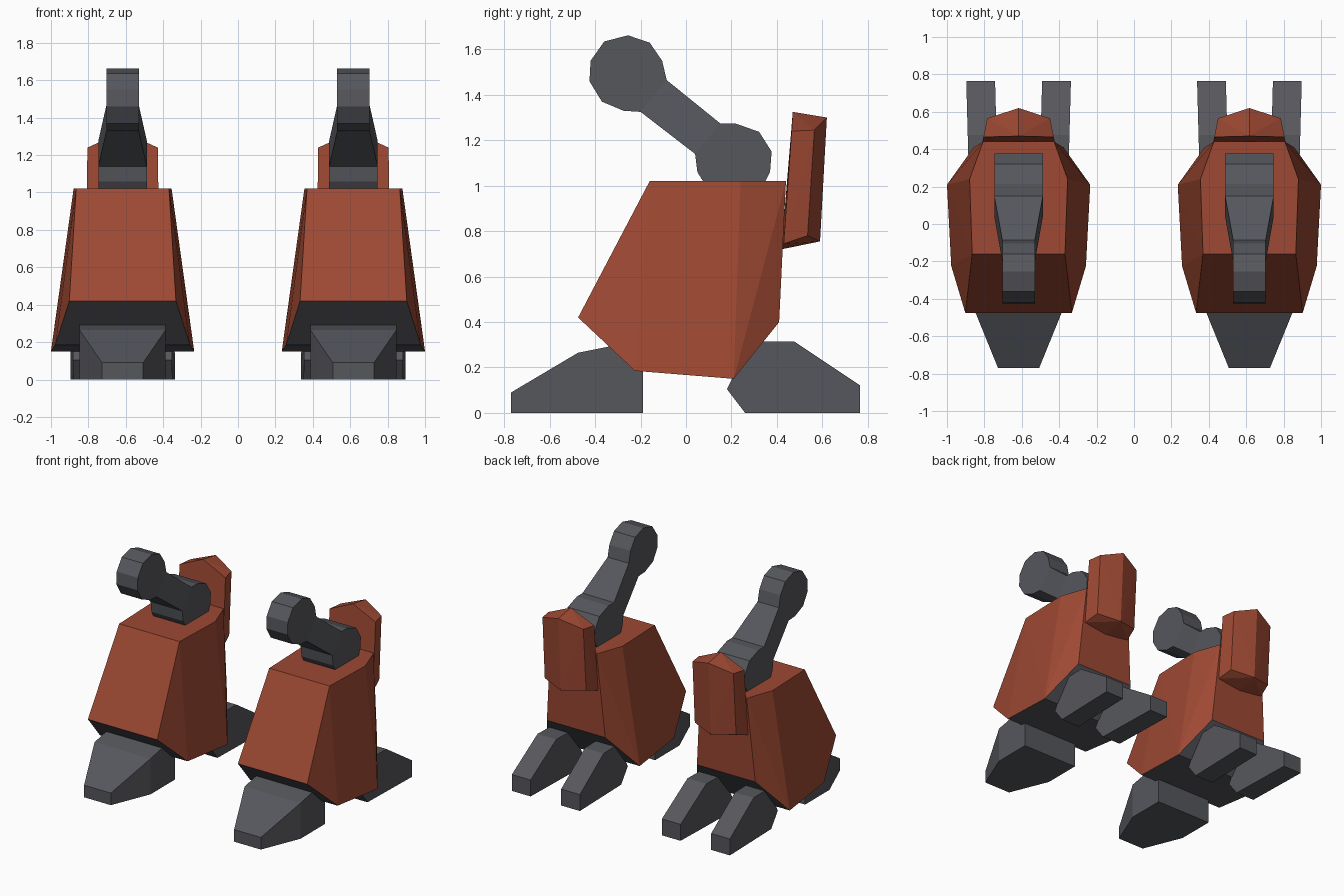
import bpy, bmesh
from mathutils import Vector

if "Cube" in bpy.data.objects:
    bpy.data.objects.remove(bpy.data.objects["Cube"])


def material(name, rgb):
    m = bpy.data.materials.new(name)
    m.diffuse_color = (*rgb, 1)
    m.use_nodes = True
    m.node_tree.nodes["Principled BSDF"].inputs["Base Color"].default_value = m.diffuse_color
    return m


RED = material("rust red", (0.34, 0.066, 0.033))
GREY = material("dark grey", (0.093, 0.095, 0.108))


def finish(bm, name, cx, mats):
    bmesh.ops.recalc_face_normals(bm, faces=bm.faces[:])
    me = bpy.data.meshes.new(name)
    bm.to_mesh(me)
    bm.free()
    for m in mats:
        me.materials.append(m)
    ob = bpy.data.objects.new(name, me)
    ob.location.x = cx
    bpy.context.collection.objects.link(ob)
    return ob


def hull(name, cx, pts, mats):
    """Convex solid from (half width, y, z) points mirrored in x."""
    bm = bmesh.new()
    for w, y, z in pts:
        for s in ((-1, 1) if w else (1,)):
            bm.verts.new((s * w, y, z))
    res = bmesh.ops.convex_hull(bm, input=bm.verts[:])
    junk = [g for g in res["geom_interior"] if isinstance(g, bmesh.types.BMVert)]
    bmesh.ops.delete(bm, geom=junk, context='VERTS')
    return finish(bm, name, cx, mats)


def prism(name, cx, profile, width, sides, mats):
    """Side profile (y, z) spanned in x; width(i, y) gives (x min, x max)."""
    bm = bmesh.new()
    rows = [[bm.verts.new((width(i, y)[k], y, z)) for i, (y, z) in enumerate(profile)]
            for k in (0, 1)]
    n = len(profile)
    for i in range(n):
        j = (i + 1) % n
        bm.faces.new((rows[0][i], rows[0][j], rows[1][j], rows[1][i]))
    for row in rows:
        for idx in sides:
            bm.faces.new([row[i] for i in idx])
    return finish(bm, name, cx, mats)


# Ankle linkage: first 9 points are the lower hub, the rest the upper hub
LINK = [(0.04, 1.14), (0.05, 1.06), (0.10, 0.98), (0.33, 0.98), (0.37, 1.06),
        (0.377, 1.15), (0.322, 1.237), (0.215, 1.275), (0.15, 1.275),
        (-0.085, 1.465), (-0.105, 1.55), (-0.16, 1.63), (-0.255, 1.662),
        (-0.36, 1.635), (-0.42, 1.55), (-0.425, 1.46), (-0.37, 1.37),
        (-0.275, 1.33), (-0.2, 1.325)]
LINK_SIDES = [range(9), (8, 9, 18, 0), range(9, 19)]

TOE = [(0.26, 0), (0.765, 0), (0.765, 0.122), (0.475, 0.315), (0.33, 0.315),
       (0.235, 0.215), (0.18, 0.105)]

for side, cx in (("left", -0.617), ("right", 0.617)):
    # Shin armour with grey underside
    shin = hull(side + "_shin_armour", cx, [
        (0.285, -0.475, 0.42), (0.36, -0.225, 0.185), (0.383, 0.21, 0.15),
        (0.24, 0.41, 0.40), (0.248, -0.16, 1.02), (0.262, 0.24, 1.02),
        (0.19, 0.44, 1.02)], (RED, GREY))
    for p in shin.data.polygons:
        p.material_index = int(p.normal.z < -0.4)

    # Raised heel guard
    hull(side + "_heel_guard", cx, [
        (0, 0.47, 1.325), (0.188, 0.465, 1.24), (0.168, 0.565, 1.245),
        (0, 0.62, 1.30), (0.195, 0.43, 0.745), (0.17, 0.535, 0.78),
        (0, 0.59, 0.755), (0, 0.42, 0.72)], (RED,))

    # Linkage
    prism(side + "_ankle_link", cx, LINK,
          lambda i, y: (-0.13, 0.13) if i < 9 else (-0.087, 0.087), LINK_SIDES, (GREY,))

    # Front toe
    hull(side + "_front_toe", cx, [
        (0.11, -0.77, 0), (0.11, -0.77, 0.09), (0.23, -0.475, 0.265),
        (0.23, -0.475, 0), (0.23, -0.19, 0), (0.23, -0.19, 0.22),
        (0.23, -0.30, 0.30)], (GREY,))

    # Two slightly splayed rear toes
    for s, label in ((-1, "a"), (1, "b")):
        def width(i, y, s=s):
            c = s * (0.187 + 0.027 * (y - 0.18))
            return c - 0.077, c + 0.077
        prism(side + "_rear_toe_" + label, cx, TOE, width, [range(7)], (GREY,))
